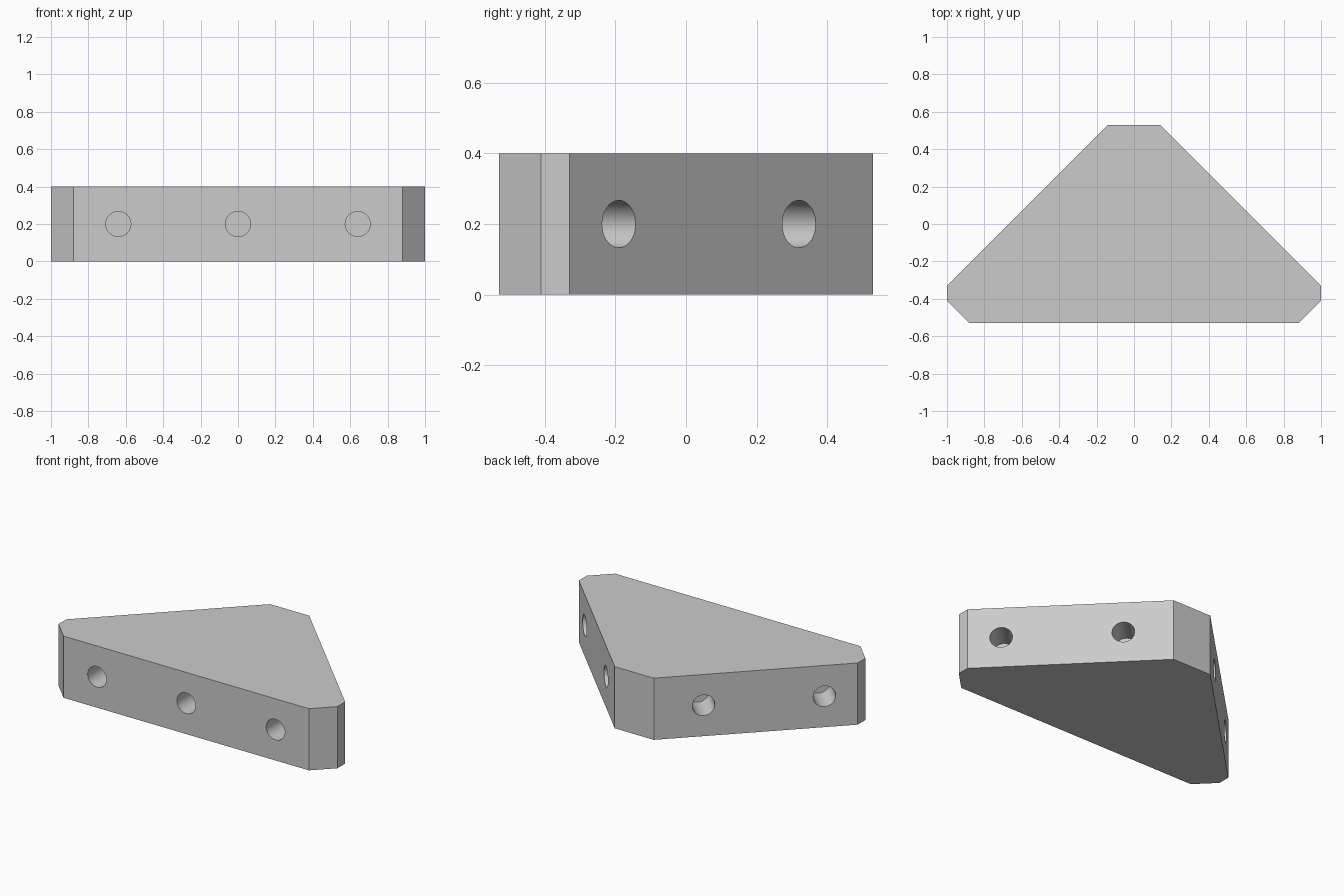
import bpy, bmesh, math
from mathutils import Matrix, Vector

cube = bpy.data.objects.get("Cube")
if cube:
    bpy.data.objects.remove(cube, do_unlink=True)

HEIGHT = 0.4
HOLE_R = 0.067
HOLE_DEPTH = 0.19

grey = bpy.data.materials.new("light grey")
grey.use_nodes = True
colour = (0.6, 0.6, 0.6, 1)
grey.diffuse_color = colour
grey.node_tree.nodes["Principled BSDF"].inputs["Base Color"].default_value = colour


def make_object(name, bm):
    bmesh.ops.recalc_face_normals(bm, faces=bm.faces)
    mesh = bpy.data.meshes.new(name)
    bm.to_mesh(mesh)
    bm.free()
    mesh.materials.append(grey)
    obj = bpy.data.objects.new(name, mesh)
    bpy.context.collection.objects.link(obj)
    return obj


# Corner block: mirrored half outline, extruded upwards
half = [(0.88, -0.53), (1, -0.41), (1, -0.33), (0.14, 0.53)]
outline = half + [(-x, y) for x, y in reversed(half)]
bm = bmesh.new()
base = bm.faces.new([bm.verts.new((x, y, 0)) for x, y in outline])
top = bmesh.ops.extrude_face_region(bm, geom=[base])
bmesh.ops.translate(bm, vec=(0, 0, HEIGHT),
                    verts=[v for v in top["geom"] if isinstance(v, bmesh.types.BMVert)])
block = make_object("corner_block", bm)

# Blind holes: mouth position and outward direction
holes = [((x, -0.53), (0, -1)) for x in (-0.64, 0, 0.64)]
for side in (-1, 1):
    holes += [((side * (0.67 - y), y), (side, 1)) for y in (-0.19, 0.32)]

bm = bmesh.new()
overshoot = 0.05
for (x, y), direction in holes:
    out = Vector((*direction, 0)).normalized()
    centre = Vector((x, y, HEIGHT / 2)) + out * (overshoot - HOLE_DEPTH) / 2
    turn = out.to_track_quat("Z", "Y").to_matrix().to_4x4()
    bmesh.ops.create_cone(bm, cap_ends=True, segments=48, radius1=HOLE_R, radius2=HOLE_R,
                          depth=HOLE_DEPTH + overshoot,
                          matrix=Matrix.Translation(centre) @ turn)
cutter = make_object("hole_cutter", bm)
cutter.hide_render = True

# Cut the holes, then keep flat faces sharp and hole walls smooth
cut = block.modifiers.new("holes", "BOOLEAN")
cut.operation = "DIFFERENCE"
cut.solver = "EXACT"
cut.object = cutter
for obj in bpy.context.selected_objects:
    obj.select_set(False)
bpy.context.view_layer.objects.active = block
block.select_set(True)
bpy.ops.object.modifier_apply(modifier=cut.name)
bpy.data.objects.remove(cutter, do_unlink=True)
bpy.ops.object.shade_smooth_by_angle(angle=math.radians(30))
